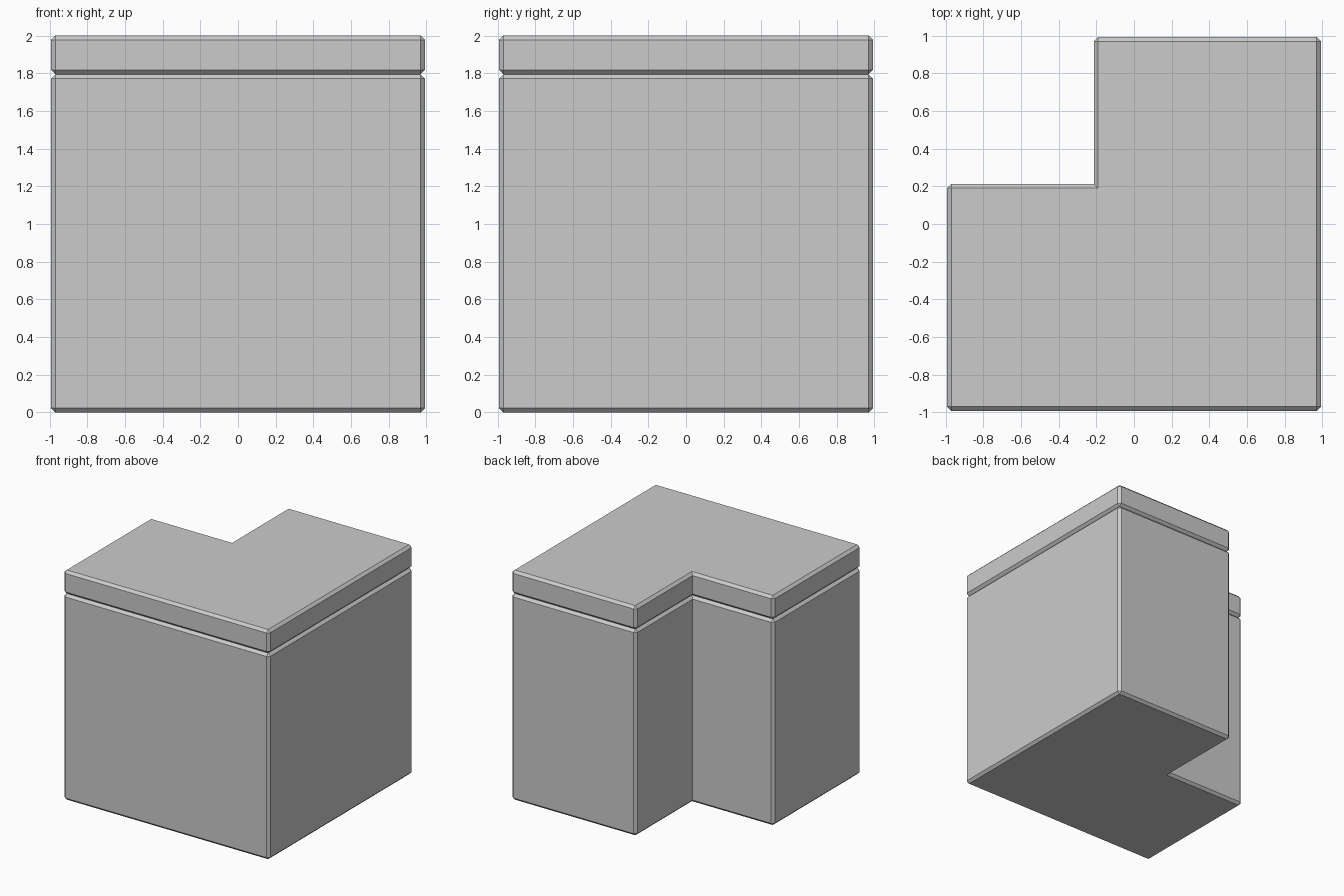
import bpy
import bmesh
from mathutils import Vector

if "Cube" in bpy.data.objects:
    bpy.data.objects.remove(bpy.data.objects["Cube"])

H = 0.992      # half width of the plan
N = 0.213      # notch position
B = 0.022      # chamfer size
SEAM = 1.795   # joint between cabinet and countertop

# L-shaped plan, counter-clockwise, notch at back left
PLAN = [Vector(p) for p in
        [(-H, -H), (H, -H), (H, H), (-N, H), (-N, N), (-H, N)]]


def plan_rings():
    """Inset ring and chamfered outer ring, two points per corner."""
    inset, outer = [], []
    for i, p in enumerate(PLAN):
        a = (PLAN[i - 1] - p).normalized()
        c = (PLAN[(i + 1) % len(PLAN)] - p).normalized()
        if c.cross(a) > 0:      # outside corner: chamfered
            inset += [p + (a + c) * B] * 2
            outer += [p + a * B, p + c * B]
        else:                   # inside corner: stays sharp
            inset += [p - (a + c) * B] * 2
            outer += [p, p]
    return inset, outer


def chamfered_block(name, z0, z1):
    inset, outer = plan_rings()
    levels = [(inset, z0), (outer, z0 + B), (outer, z1 - B), (inset, z1)]
    bm = bmesh.new()
    rings = [[bm.verts.new((p.x, p.y, z)) for p in ring] for ring, z in levels]
    n = len(inset)
    for low, high in zip(rings, rings[1:]):
        for i in range(n):
            j = (i + 1) % n
            bm.faces.new((low[i], low[j], high[j], high[i]))
    bm.faces.new(rings[0][::-1])
    bm.faces.new(rings[-1])
    # merge doubled corner points
    bmesh.ops.remove_doubles(bm, verts=bm.verts[:], dist=0.0005)
    bmesh.ops.recalc_face_normals(bm, faces=bm.faces[:])
    mesh = bpy.data.meshes.new(name)
    bm.to_mesh(mesh)
    bm.free()
    obj = bpy.data.objects.new(name, mesh)
    bpy.context.collection.objects.link(obj)
    return obj


# Tall lower body
chamfered_block("cabinet_body", 0.0, SEAM)
# Thin slab on top
chamfered_block("countertop", SEAM, 2.0)
